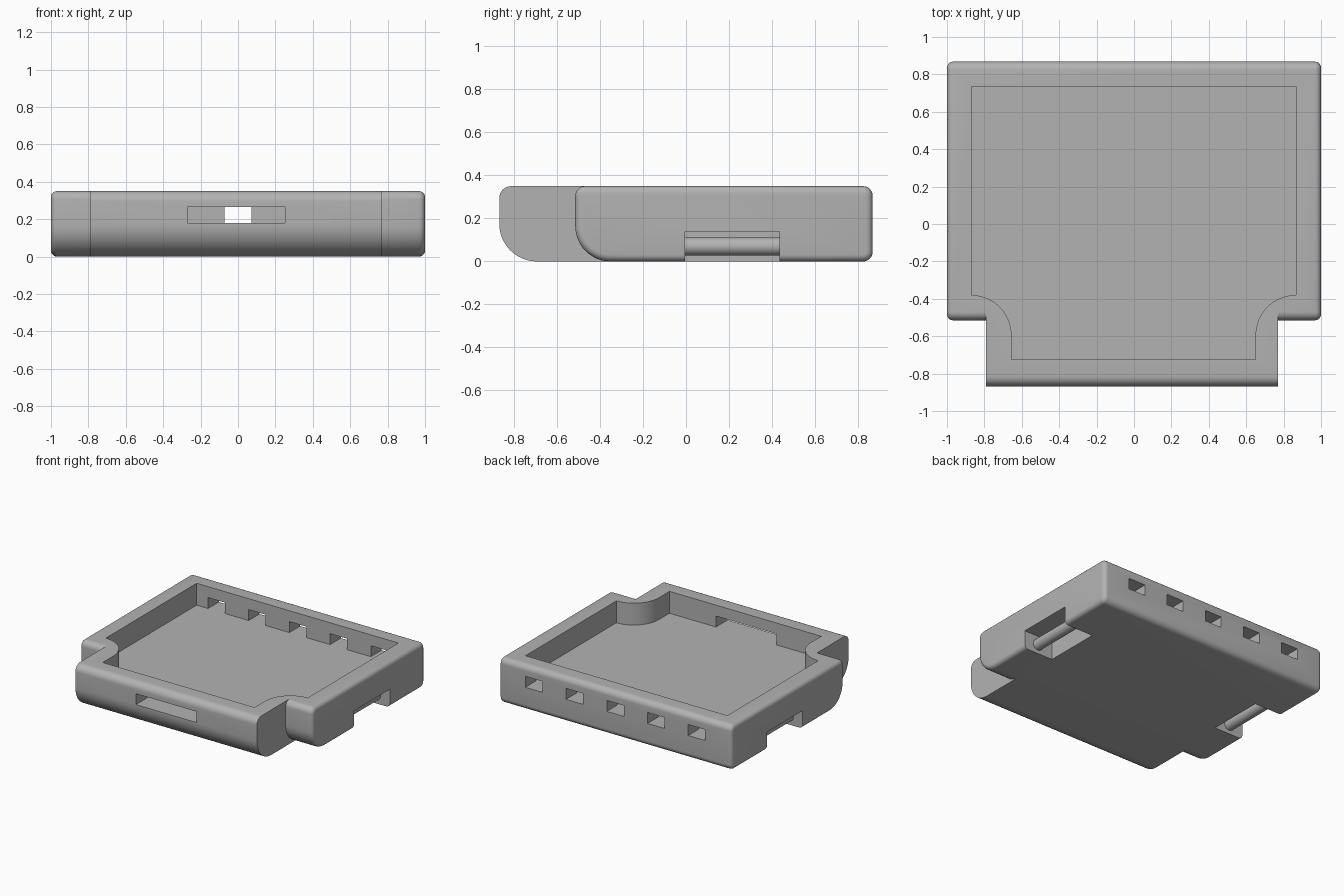
import bpy, bmesh, math

if "Cube" in bpy.data.objects:
    bpy.data.objects.remove(bpy.data.objects["Cube"], do_unlink=True)

HEIGHT, FLOOR = 0.35, 0.18
WINDOW_Z = (FLOOR, 0.265)
CLIP_Y = (-0.005, 0.435)

grey = bpy.data.materials.new("plain grey")
grey.use_nodes = True
grey.diffuse_color = (0.45, 0.45, 0.45, 1)
grey.node_tree.nodes["Principled BSDF"].inputs["Base Color"].default_value = grey.diffuse_color


def arc(cx, cy, r, start, end, steps=8):
    """Points along a circular arc, angles in degrees."""
    angles = [math.radians(start + (end - start) * i / steps) for i in range(steps + 1)]
    return [(cx + r * math.cos(a), cy + r * math.sin(a)) for a in angles]


def prism(name, outline, low, high, axis):
    """Extrude an outline along x (outline in yz) or z (outline in xy)."""
    def place(p, h):
        return (h, *p) if axis == "x" else (*p, h)
    bm = bmesh.new()
    base = bm.faces.new([bm.verts.new(place(p, low)) for p in outline])
    top = bmesh.ops.extrude_face_region(bm, geom=[base])["geom"]
    delta = (high - low, 0, 0) if axis == "x" else (0, 0, high - low)
    bmesh.ops.translate(bm, vec=delta, verts=[v for v in top if isinstance(v, bmesh.types.BMVert)])
    bmesh.ops.recalc_face_normals(bm, faces=bm.faces)
    mesh = bpy.data.meshes.new(name)
    bm.to_mesh(mesh)
    bm.free()
    mesh.materials.append(grey)
    obj = bpy.data.objects.new(name, mesh)
    bpy.context.collection.objects.link(obj)
    return obj


def box(name, xs, ys, zs):
    outline = [(xs[0], ys[0]), (xs[1], ys[0]), (xs[1], ys[1]), (xs[0], ys[1])]
    return prism(name, outline, *zs, "z")


def select(obj):
    bpy.ops.object.select_all(action="DESELECT")
    obj.select_set(True)
    bpy.context.view_layer.objects.active = obj


def combine(target, tool, operation):
    """Apply a boolean and discard the tool."""
    tool.hide_render = True
    mod = target.modifiers.new(operation.lower(), "BOOLEAN")
    mod.operation, mod.object, mod.solver = operation, tool, "EXACT"
    select(target)
    bpy.ops.object.modifier_apply(modifier=mod.name)
    bpy.data.objects.remove(tool, do_unlink=True)


# Wide main block: rounded side profile, then rounded ends
front, back, small, chin = -0.515, 0.868, 0.045, 0.165
profile = (arc(front + chin, chin, chin, 180, 270, 12)
           + arc(back - small, small, small, 270, 360)
           + arc(back - small, HEIGHT - small, small, 0, 90)
           + arc(front + small, HEIGHT - small, small, 90, 180))
body = prism("tray_body", profile, -1, 1, "x")
bevel = body.modifiers.new("round_ends", "BEVEL")
bevel.width, bevel.segments = 0.032, 5
bevel.limit_method, bevel.angle_limit = "ANGLE", math.radians(60)
select(body)
bpy.ops.object.modifier_apply(modifier=bevel.name)

# Narrower nose at the front
nose_y, nose_r, chin = -0.868, 0.055, 0.175
profile = (arc(nose_y + chin, chin, chin, 180, 270, 12)
           + [(0.1, 0), (0.1, HEIGHT)]
           + arc(nose_y + nose_r, HEIGHT - nose_r, nose_r, 90, 180))
combine(body, prism("nose", profile, -0.79, 0.77, "x"), "UNION")

# Cavity with scooped front corners
left, right, scoop = 0.865, -0.87, 0.215
outline = ([(left, 0.735)]
           + arc(left, -0.595, scoop, 90, 180, 16)
           + [(left - scoop, -0.725), (right + scoop, -0.725)]
           + arc(right, -0.595, scoop, 0, 90, 16)
           + [(right, 0.735)])
combine(body, prism("cavity", outline, FLOOR, 0.5, "z"), "DIFFERENCE")

# Front slot and five back windows
combine(body, box("front_slot", (-0.27, 0.25), (-1, -0.6), WINDOW_Z), "DIFFERENCE")
for i in range(-2, 3):
    x = i * 0.35
    combine(body, box("back_window", (x - 0.073, x + 0.073), (0.6, 1), WINDOW_Z), "DIFFERENCE")

# Strap notches with a bar on each side
for side, label in ((1, "left"), (-1, "right")):
    xs = sorted((side * 0.75, side * 1.1))
    combine(body, box("notch", xs, CLIP_Y, (-0.1, 0.14)), "DIFFERENCE")
    bpy.ops.mesh.primitive_cylinder_add(
        vertices=32, radius=0.042, depth=CLIP_Y[1] - CLIP_Y[0] + 0.01,
        location=(side * 0.88, sum(CLIP_Y) / 2, 0.07), rotation=(math.pi / 2, 0, 0))
    bar = bpy.context.object
    bar.name = label + "_strap_bar"
    bar.data.materials.append(grey)
    bpy.ops.object.shade_smooth_by_angle(angle=math.radians(30))

select(body)
bpy.ops.object.shade_smooth_by_angle(angle=math.radians(30))
